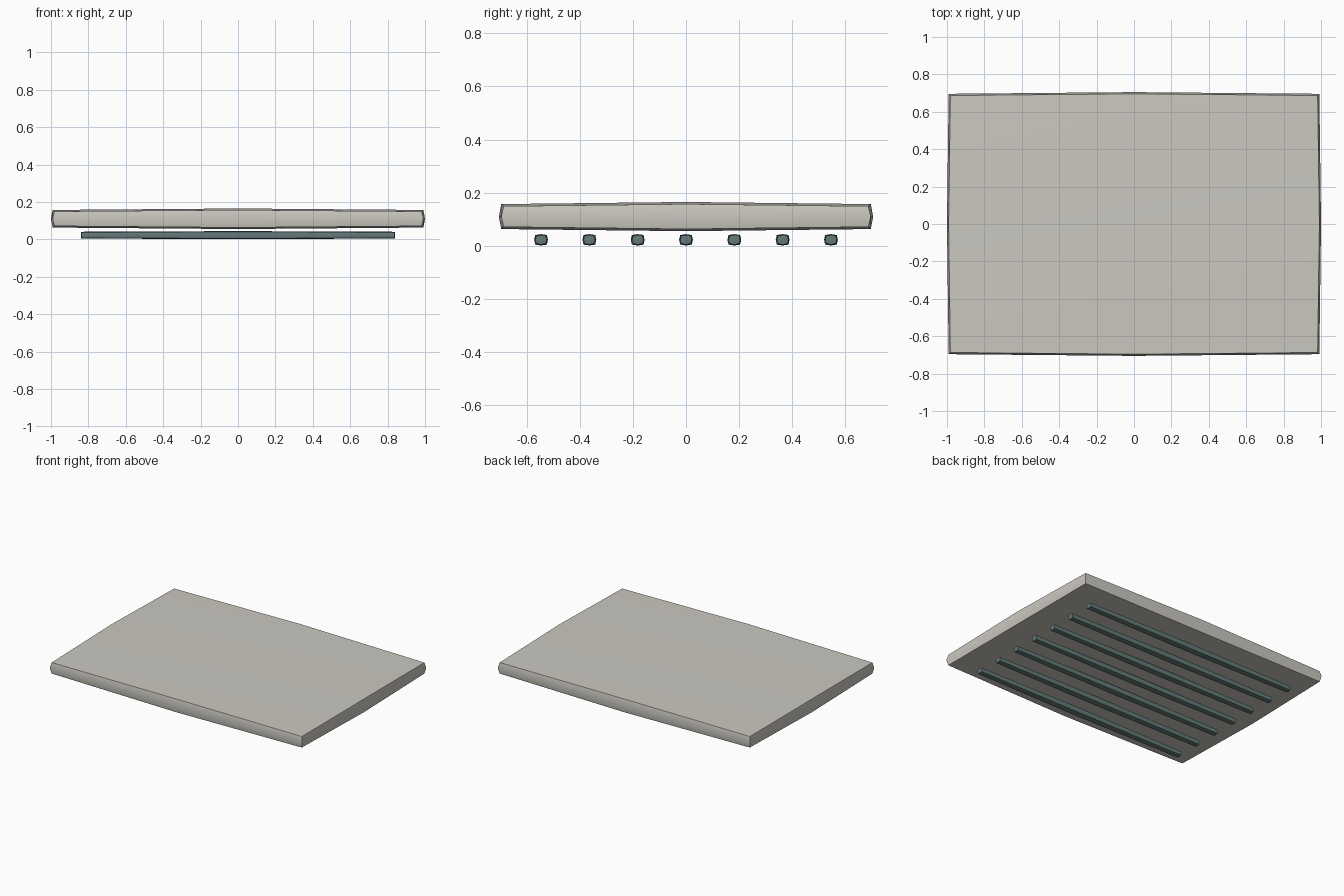
import bpy, bmesh
from mathutils import Vector

if "Cube" in bpy.data.objects:
    bpy.data.objects.remove(bpy.data.objects["Cube"])


def material(name, rgb):
    m = bpy.data.materials.new(name)
    m.diffuse_color = (*rgb, 1)
    m.use_nodes = True
    m.node_tree.nodes["Principled BSDF"].inputs["Base Color"].default_value = m.diffuse_color
    return m


stone = material("warm light grey", (0.60, 0.58, 0.53))
slate = material("dark slate green", (0.13, 0.19, 0.19))


def bulged_box(name, centre, half, corner, mat):
    """Box cut once along each axis; 'corner' is how far corners pull in per axis."""
    bm = bmesh.new()
    bmesh.ops.create_cube(bm, size=2)
    bmesh.ops.subdivide_edges(bm, edges=bm.edges[:], cuts=1, use_grid_fill=True)
    for v in bm.verts:
        c = v.co.copy()
        for i in range(3):
            others = sum(abs(c[j]) for j in range(3) if j != i) / 2
            v.co[i] = c[i] * (half[i] - corner[i] * others) + centre[i]
    me = bpy.data.meshes.new(name)
    bm.to_mesh(me)
    bm.free()
    me.materials.append(mat)
    ob = bpy.data.objects.new(name, me)
    bpy.context.collection.objects.link(ob)
    bpy.ops.object.select_all(action='DESELECT')
    ob.select_set(True)
    bpy.context.view_layer.objects.active = ob
    bpy.ops.object.shade_smooth_by_angle(angle=0.6)
    return ob


# Main slab
bulged_box("slab", (0, 0, 0.11), (1.0, 0.705, 0.055), (0.018, 0.018, 0.016), stone)

# Seven ribs under the slab
for k in range(-3, 4):
    bulged_box(f"under_rib_{k + 4}", (0, k * 0.182, 0.0225),
               (0.84, 0.026, 0.0215), (0.004, 0.008, 0.007), slate)
